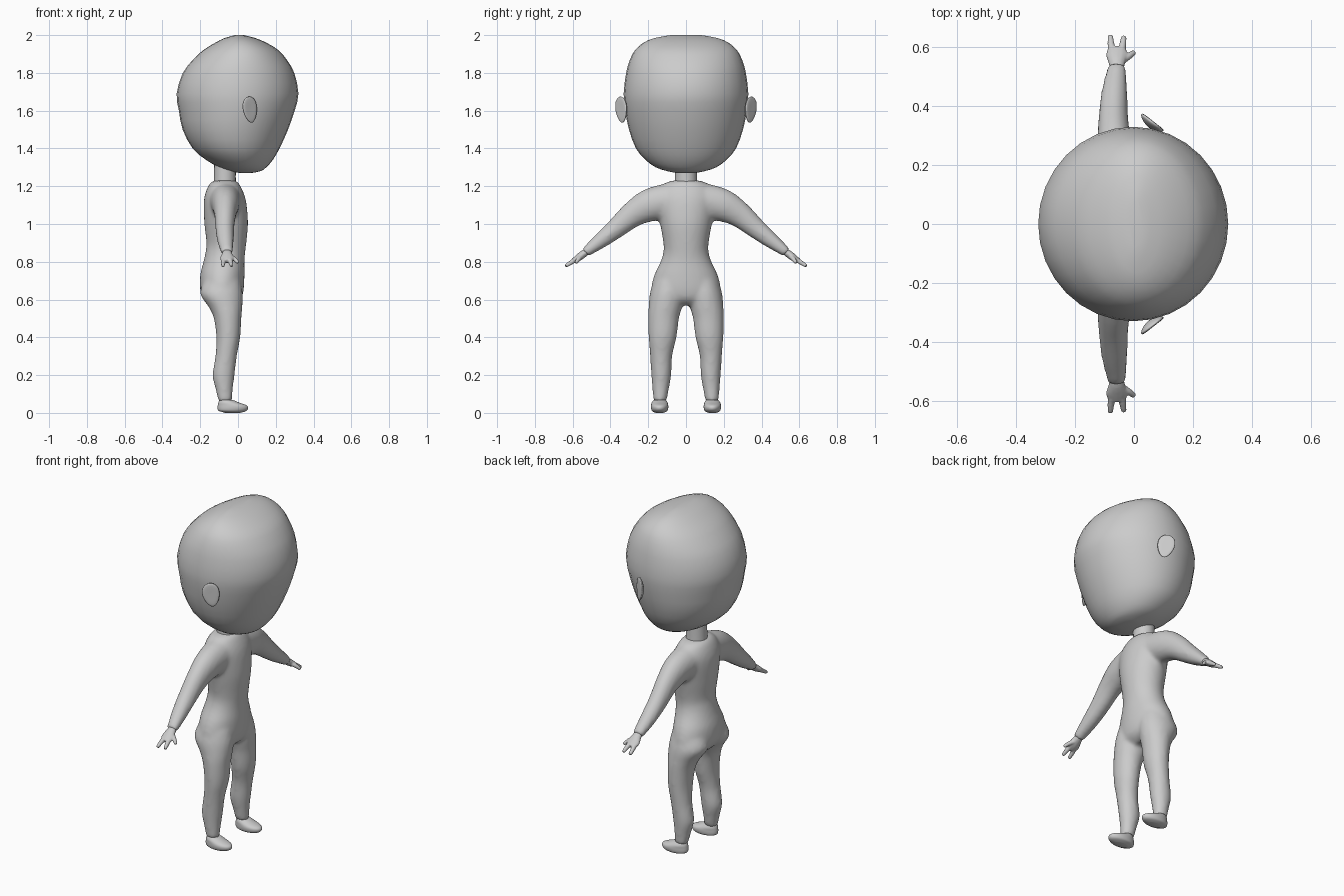
import bpy, bmesh, math
from mathutils import Vector, Matrix


def spline(rows, sub):
    # Catmull-Rom resampling of rows of numbers
    if sub < 2:
        return [list(r) for r in rows]
    out = []
    for i in range(len(rows) - 1):
        p0, p1 = rows[max(i - 1, 0)], rows[i]
        p2, p3 = rows[i + 1], rows[min(i + 2, len(rows) - 1)]
        for k in range(sub):
            t = k / sub
            out.append([0.5 * (2 * b + (c - a) * t + (2 * a - 5 * b + 4 * c - d) * t * t
                               + (3 * b - a - 3 * c + d) * t ** 3)
                        for a, b, c, d in zip(p0, p1, p2, p3)])
    return out + [list(rows[-1])]


def loft(bm, rings, seg):
    # rings: (centre, half axis a, half axis b)
    loops = []
    for c, a, b in rings:
        loops.append([bm.verts.new(c + a * math.cos(2 * math.pi * i / seg)
                                   + b * math.sin(2 * math.pi * i / seg)) for i in range(seg)])
    for l0, l1 in zip(loops, loops[1:]):
        for i in range(seg):
            j = (i + 1) % seg
            bm.faces.new((l0[i], l0[j], l1[j], l1[i]))
    bm.faces.new(loops[0][::-1])
    bm.faces.new(loops[-1])


def stack(bm, rows, y=None, seg=24, sub=4):
    # rows: z, x min, x max, y min, y max  (horizontal sections)
    rings = []
    for z, x0, x1, y0, y1 in spline(rows, sub):
        rings.append((Vector(((x0 + x1) / 2, (y0 + y1) / 2, z)),
                      Vector(((x1 - x0) / 2, 0, 0)), Vector((0, (y1 - y0) / 2, 0))))
    loft(bm, rings, seg)


def tube(bm, rows, seg=16, sub=4):
    # rows: x, y, z, half width, half thickness (sections across a path)
    r = spline(rows, sub)
    pts = [Vector(p[:3]) for p in r]
    rings = []
    for i, p in enumerate(r):
        t = (pts[min(i + 1, len(r) - 1)] - pts[max(i - 1, 0)]).normalized()
        a = Vector((1, 0, 0)) - t * t.x
        a.normalize()
        rings.append((pts[i], a * p[3], t.cross(a) * p[4]))
    loft(bm, rings, seg)


def flip(rows):
    return [(x, -y, z, a, b) for x, y, z, a, b in rows]


def flip_stack(rows):
    return [(z, x0, x1, -y1, -y0) for z, x0, x1, y0, y1 in rows]


def finish(name, bm, voxel=0, smooth=0):
    bmesh.ops.recalc_face_normals(bm, faces=bm.faces)
    for f in bm.faces:
        f.smooth = True
    me = bpy.data.meshes.new(name)
    bm.to_mesh(me)
    bm.free()
    ob = bpy.data.objects.new(name, me)
    bpy.context.collection.objects.link(ob)
    if voxel:
        m = ob.modifiers.new("Blend", 'REMESH')
        m.mode = 'VOXEL'
        m.voxel_size = voxel
        m.use_smooth_shade = True
    if smooth:
        m = ob.modifiers.new("Soften", 'SMOOTH')
        m.factor = 0.5
        m.iterations = smooth
    return ob


# head
bm = bmesh.new()
head = [(1.27, 0.01, 0.07, 0.05), (1.28, -0.04, 0.12, 0.10), (1.30, -0.10, 0.15, 0.16),
        (1.34, -0.17, 0.185, 0.215), (1.40, -0.24, 0.22, 0.265), (1.50, -0.293, 0.265, 0.302),
        (1.60, -0.313, 0.30, 0.322), (1.69, -0.325, 0.32, 0.33), (1.80, -0.292, 0.298, 0.317),
        (1.87, -0.238, 0.258, 0.297), (1.92, -0.185, 0.215, 0.27), (1.96, -0.12, 0.15, 0.225),
        (1.985, -0.07, 0.09, 0.165), (2.0, -0.015, 0.03, 0.08)]
stack(bm, [(z, a, b, -h, h) for z, a, b, h in head], seg=32, sub=2)
finish("head", bm)

# ears: thin cupped discs flaring outwards at the back
for s, name in ((1, "ear_left"), (-1, "ear_right")):
    bm = bmesh.new()
    bmesh.ops.create_uvsphere(bm, u_segments=20, v_segments=12, radius=1)
    for v in bm.verts:
        x, y, z = v.co
        w = 0.046 * (1 + 0.22 * z)
        v.co = (x * w, y * 0.013 - 0.008 * (1 - x * x - z * z), z * 0.07)
    bm.transform(Matrix.Translation((0.064, 0.343, 1.605)) @ Matrix.Rotation(math.radians(-38), 4, 'Z')
                 @ Matrix.Rotation(math.radians(-10), 4, 'Y'))
    if s < 0:
        bm.transform(Matrix.Scale(-1, 4, (0, 1, 0)))
    finish(name, bm)

# neck
bm = bmesh.new()
stack(bm, [(1.17, -0.13, -0.01, -0.062, 0.062), (1.25, -0.127, -0.012, -0.058, 0.058),
           (1.38, -0.125, -0.01, -0.058, 0.058)], sub=2)
finish("neck", bm)

# body: torso, arms and legs blended into one skin
bm = bmesh.new()
torso = [(1.23, -0.13, -0.01, 0.075), (1.21, -0.152, 0.008, 0.12), (1.16, -0.174, 0.032, 0.155),
         (1.10, -0.182, 0.046, 0.155), (1.0, -0.178, 0.053, 0.137), (0.90, -0.167, 0.044, 0.12),
         (0.85, -0.172, 0.038, 0.12), (0.80, -0.183, 0.034, 0.135), (0.73, -0.20, 0.034, 0.168),
         (0.65, -0.20, 0.03, 0.185), (0.60, -0.17, 0.015, 0.165), (0.57, -0.13, -0.02, 0.11)]
leg = [(0.70, -0.18, 0.015, 0.0, 0.17), (0.63, -0.20, 0.025, 0.003, 0.192),
       (0.56, -0.155, 0.023, 0.02, 0.198), (0.50, -0.128, 0.018, 0.037, 0.2),
       (0.40, -0.115, 0.012, 0.05, 0.198), (0.30, -0.12, -0.006, 0.073, 0.19),
       (0.20, -0.135, -0.018, 0.078, 0.184), (0.13, -0.12, -0.027, 0.09, 0.178),
       (0.06, -0.104, -0.032, 0.103, 0.173)]
arm = [(-0.068, 0.08, 1.125, 0.085, 0.095), (-0.066, 0.19, 1.10, 0.072, 0.088),
       (-0.068, 0.28, 1.052, 0.058, 0.07), (-0.07, 0.37, 0.977, 0.05, 0.054),
       (-0.066, 0.45, 0.913, 0.044, 0.042), (-0.058, 0.535, 0.848, 0.032, 0.026)]
stack(bm, [(z, a, b, -h, h) for z, a, b, h in torso], seg=32)
stack(bm, leg)
stack(bm, flip_stack(leg))
tube(bm, arm, 20)
tube(bm, flip(arm), 20)
finish("body", bm, 0.011, 8)

# hands: palm, two fingers and a thumb
palm = [(-0.058, 0.515, 0.86, 0.02, 0.016), (-0.058, 0.545, 0.84, 0.028, 0.02),
        (-0.058, 0.575, 0.818, 0.037, 0.018), (-0.057, 0.60, 0.803, 0.028, 0.012)]
fingers = [[(-0.072, 0.575, 0.818, 0.015, 0.014), (-0.078, 0.61, 0.795, 0.012, 0.012),
            (-0.08, 0.639, 0.777, 0.009, 0.009)],
           [(-0.044, 0.575, 0.818, 0.015, 0.014), (-0.038, 0.61, 0.795, 0.012, 0.012),
            (-0.034, 0.636, 0.778, 0.009, 0.009)],
           [(-0.05, 0.55, 0.832, 0.014, 0.014), (-0.02, 0.568, 0.815, 0.012, 0.012),
            (0.001, 0.583, 0.795, 0.009, 0.009)]]
for f, name in ((list, "hand_left"), (flip, "hand_right")):
    bm = bmesh.new()
    for part in [palm] + fingers:
        tube(bm, f(part), 12)
    finish(name, bm, 0.004, 4)

# feet: rounded slippers with the toe sloping down
foot = [(0.005, -0.085, 0.03, 0.108, 0.172), (0.012, -0.104, 0.046, 0.098, 0.181),
        (0.025, -0.108, 0.054, 0.094, 0.185), (0.04, -0.107, 0.046, 0.094, 0.185),
        (0.055, -0.104, 0.005, 0.098, 0.181), (0.068, -0.098, -0.025, 0.106, 0.172)]
for f, name in ((list, "foot_left"), (flip_stack, "foot_right")):
    bm = bmesh.new()
    rows = [(0.0, -0.07, 0.01, 0.12, 0.16)] + foot
    stack(bm, f(rows), seg=28, sub=3)
    finish(name, bm)
